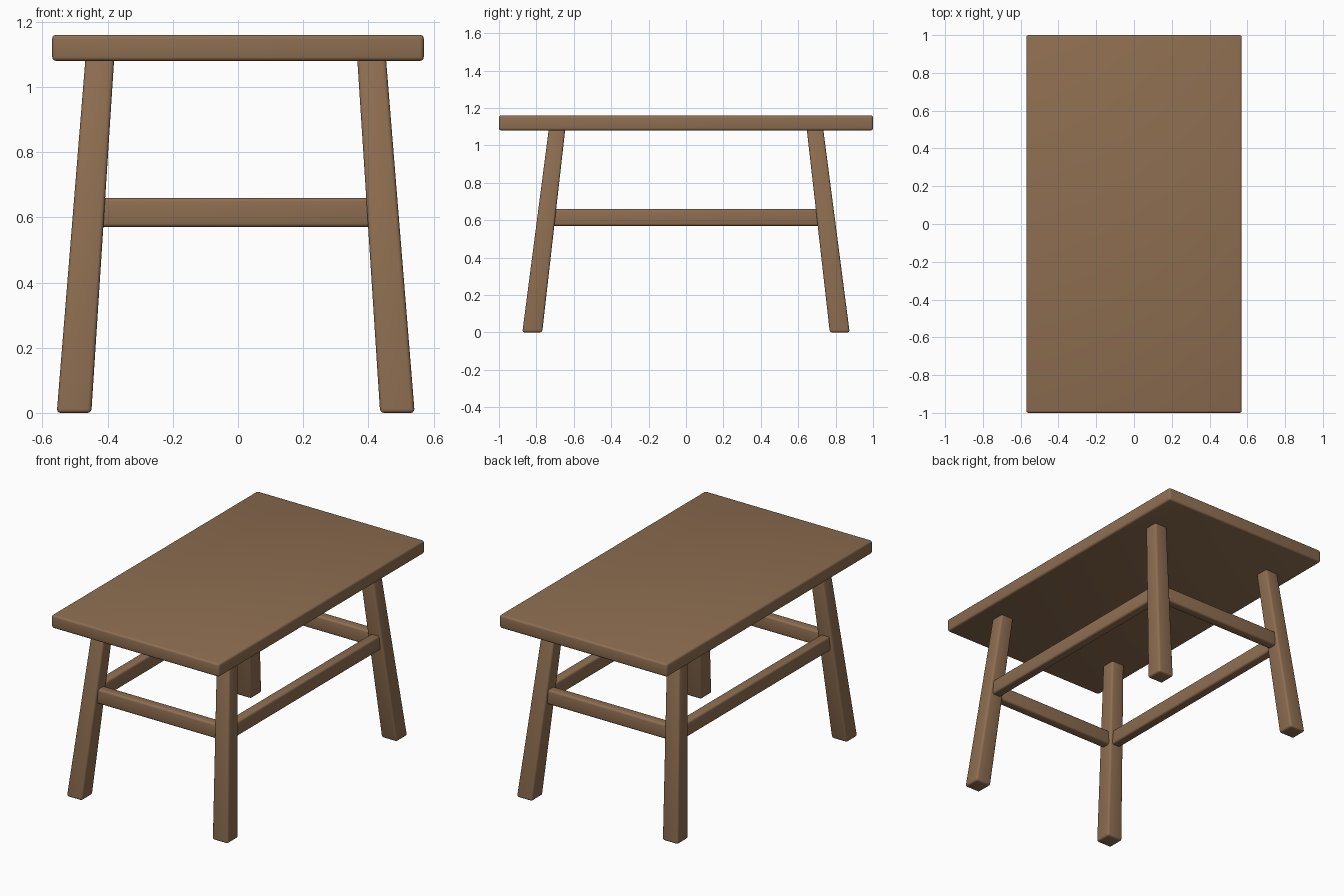
import bpy, bmesh, math

if "Cube" in bpy.data.objects:
    bpy.data.objects.remove(bpy.data.objects["Cube"])

wood = bpy.data.materials.new("brown_wood")
wood.diffuse_color = (0.27, 0.155, 0.082, 1)
wood.use_nodes = True
wood.node_tree.nodes["Principled BSDF"].inputs["Base Color"].default_value = wood.diffuse_color


def taper_box(name, bottom, top, size_b, size_t, bevel):
    """Box from bottom centre to top centre, with separate end sizes."""
    bm = bmesh.new()
    bmesh.ops.create_cube(bm, size=1)
    for v in bm.verts:
        c, s = (top, size_t) if v.co.z > 0 else (bottom, size_b)
        v.co = (c[0] + v.co.x * s[0], c[1] + v.co.y * s[1], c[2])
    bmesh.ops.bevel(bm, geom=bm.edges[:], offset=bevel, segments=3,
                    profile=0.5, affect='EDGES')
    me = bpy.data.meshes.new(name)
    bm.to_mesh(me)
    bm.free()
    me.materials.append(wood)
    ob = bpy.data.objects.new(name, me)
    bpy.context.collection.objects.link(ob)
    bpy.ops.object.select_all(action='DESELECT')
    ob.select_set(True)
    bpy.context.view_layer.objects.active = ob
    bpy.ops.object.shade_smooth_by_angle(angle=math.radians(35))
    return ob


def box(name, c, s, bevel):
    return taper_box(name, (c[0], c[1], c[2] - s[2] / 2),
                     (c[0], c[1], c[2] + s[2] / 2), s, s, bevel)


OFF = -0.007  # the leg frame sits slightly left of centre

# Table top
box("table_top", (0, 0, 1.12), (1.14, 2.0, 0.08), 0.012)

# Splayed, tapered legs
for sy, fb in ((-1, "front"), (1, "back")):
    for sx, lr in ((-1, "left"), (1, "right")):
        taper_box(f"{fb}_{lr}_leg",
                  (OFF + sx * 0.496, sy * 0.822, 0),
                  (OFF + sx * 0.416, sy * 0.688, 1.10),
                  (0.106, 0.106), (0.088, 0.088), 0.012)

# Short stretchers across the ends
for sy, fb in ((-1, "front"), (1, "back")):
    box(f"{fb}_stretcher", (OFF, sy * 0.747, 0.615), (0.86, 0.06, 0.09), 0.012)

# Long stretchers along the sides
for sx, lr in ((-1, "left"), (1, "right")):
    box(f"{lr}_stretcher", (OFF + sx * 0.451, 0, 0.615), (0.06, 1.46, 0.09), 0.012)
